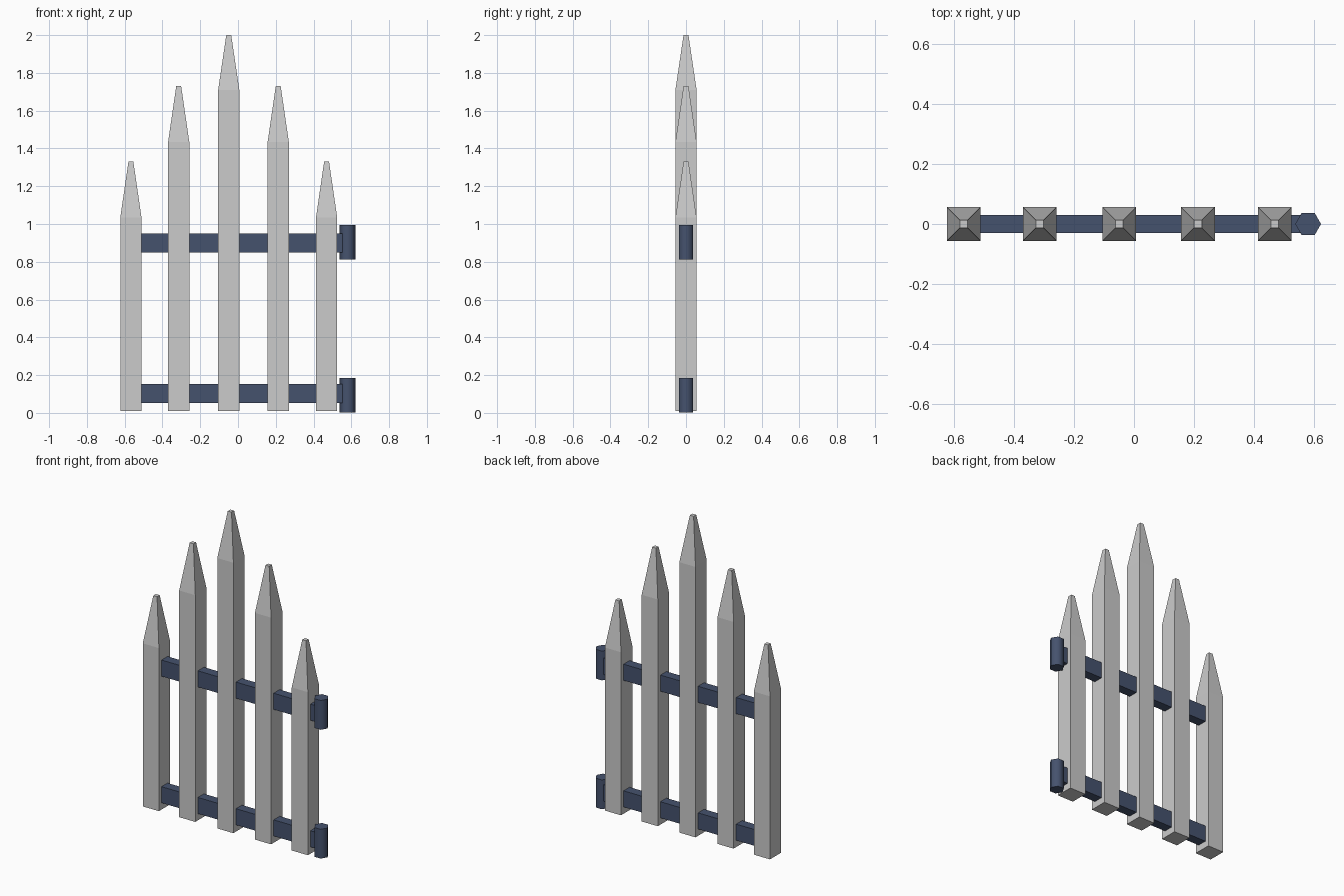
import bpy, bmesh, math

if "Cube" in bpy.data.objects:
    bpy.data.objects.remove(bpy.data.objects["Cube"])

blue = bpy.data.materials.new("dark_blue_metal")
blue.diffuse_color = (0.06, 0.085, 0.155, 1)
blue.use_nodes = True
blue.node_tree.nodes["Principled BSDF"].inputs["Base Color"].default_value = blue.diffuse_color


def finish(name, bm, mat=None):
    mesh = bpy.data.meshes.new(name)
    bmesh.ops.recalc_face_normals(bm, faces=bm.faces)
    bm.to_mesh(mesh)
    bm.free()
    obj = bpy.data.objects.new(name, mesh)
    bpy.context.collection.objects.link(obj)
    if mat:
        mesh.materials.append(mat)
    return obj


def picket(name, x, shoulder, top):
    # square post with a tapered, blunt tip: square rings stacked upwards
    bm = bmesh.new()
    rings = []
    for z, h in ((0.01, 0.056), (shoulder, 0.056), (top, 0.013)):
        rings.append([bm.verts.new((x + sx * h, sy * h, z))
                      for sx, sy in ((-1, -1), (1, -1), (1, 1), (-1, 1))])
    for a, b in zip(rings, rings[1:]):
        for i in range(4):
            j = (i + 1) % 4
            bm.faces.new((a[i], a[j], b[j], b[i]))
    bm.faces.new(rings[0][::-1])
    bm.faces.new(rings[-1])
    return finish(name, bm)


def rail(name, x0, x1, z):
    bm = bmesh.new()
    bmesh.ops.create_cube(bm, size=1)
    for v in bm.verts:
        v.co = ((x0 + x1) / 2 + v.co.x * (x1 - x0), v.co.y * 0.06, z + v.co.z * 0.102)
    return finish(name, bm, blue)


def hinge(name, x, z):
    # six-sided barrel with corners pointing along x
    bpy.ops.mesh.primitive_cylinder_add(vertices=6, radius=0.043, depth=0.184,
                                        location=(x, 0, z),
                                        rotation=(0, 0, math.radians(30)))
    obj = bpy.context.object
    obj.name = name
    obj.data.materials.append(blue)
    bpy.ops.object.shade_smooth_by_angle(angle=math.radians(65))


# pickets
pickets = [(-0.567, 1.035, 1.33), (-0.314, 1.435, 1.73), (-0.049, 1.71, 2.0),
           (0.213, 1.435, 1.73), (0.469, 1.035, 1.33)]
for i, (x, shoulder, top) in enumerate(pickets):
    picket(f"picket_{i + 1}", x, shoulder, top)

# rails and hinge barrels
for level, rail_z, hinge_z in (("lower", 0.103, 0.094), ("upper", 0.899, 0.904)):
    rail(f"{level}_rail", -0.55, 0.56, rail_z)
    hinge(f"{level}_hinge", 0.58, hinge_z)
